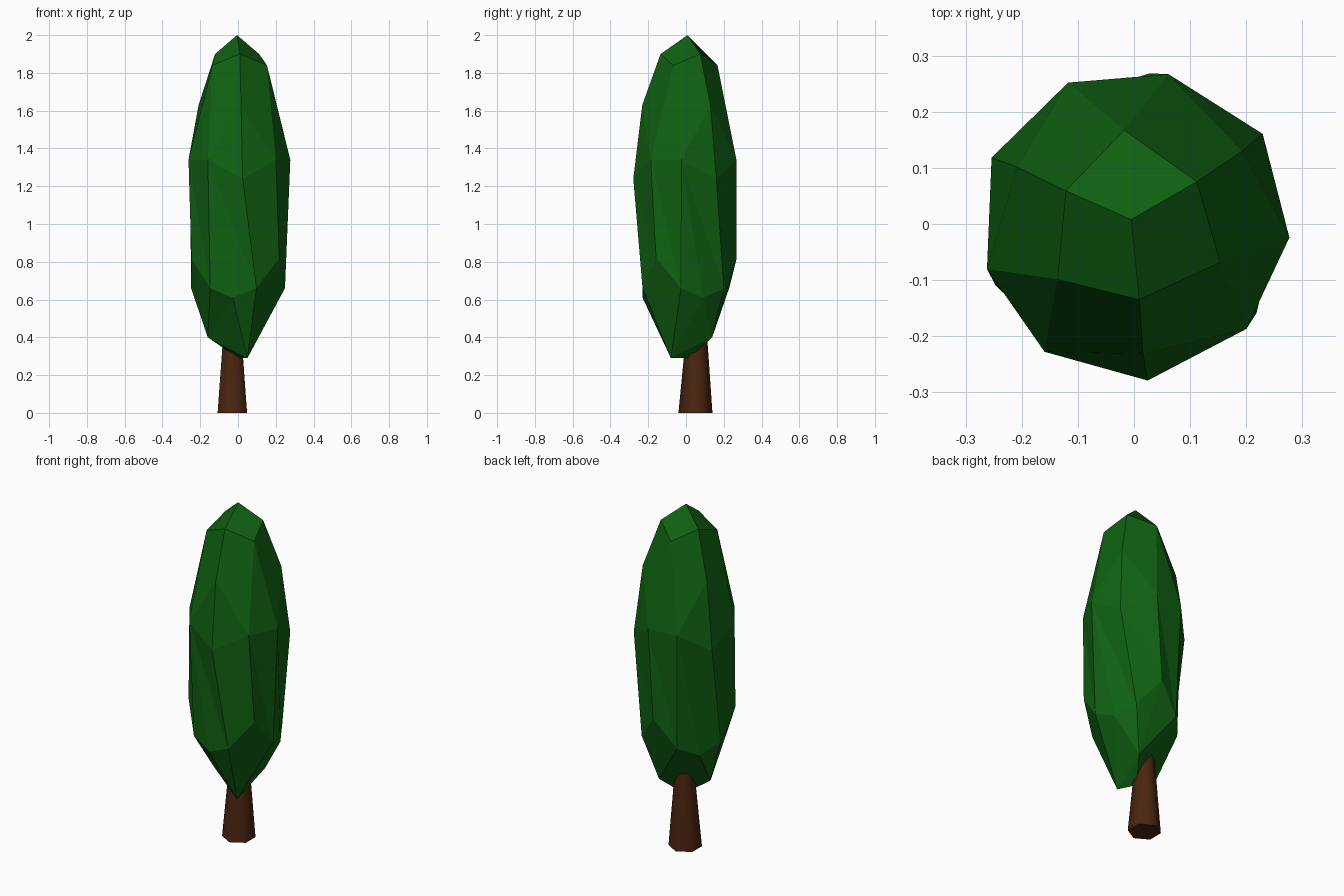
import bpy, bmesh, math

if "Cube" in bpy.data.objects:
    bpy.data.objects.remove(bpy.data.objects["Cube"])


def material(name, rgb):
    m = bpy.data.materials.new(name)
    m.diffuse_color = (*rgb, 1)
    m.use_nodes = True
    m.node_tree.nodes["Principled BSDF"].inputs["Base Color"].default_value = m.diffuse_color
    return m


def finish(bm, name, mat):
    bmesh.ops.recalc_face_normals(bm, faces=bm.faces)
    me = bpy.data.meshes.new(name)
    bm.to_mesh(me)
    bm.free()
    me.materials.append(mat)
    ob = bpy.data.objects.new(name, me)
    bpy.context.collection.objects.link(ob)
    return ob


leaf = material("leaf green", (0.005, 0.12, 0.006))
bark = material("bark brown", (0.07, 0.018, 0.005))

# Foliage: faceted crown with three-fold symmetry; each point is (angle, radius, height)
points = {
    "tip": (-86, 0.135, 1.90), "rib": (-86, 0.232, 1.63), "cap": (-24, 0.168, 1.84),
    "u0": (-125, 0.278, 1.34), "u1": (-85, 0.28, 1.24), "u2": (-43, 0.274, 1.34),
    "l0": (-126, 0.25, 0.66), "l1": (-97, 0.232, 0.61), "l2": (-67, 0.25, 0.66),
    "l3": (-36, 0.27, 0.82), "low": (-60, 0.16, 0.40),
}
bm = bmesh.new()
ring = {}
for name, (angle, r, z) in points.items():
    for k in range(3):
        a = math.radians(angle + 120 * k)
        ring[name, k] = bm.verts.new((r * math.cos(a), r * math.sin(a), z))
ring["low", 0].co = (0.05, -0.08, 0.29)      # the underside droops on one side
top = bm.verts.new((-0.005, 0.008, 2.0))
base = bm.verts.new((0, 0.02, 0.29))

# A trailing + means the point of the next third
faces = [
    "top tip cap tip+", "tip rib u2 cap", "cap u2 u0+", "cap u0+ rib+ tip+",
    "rib u1 u2", "rib u0 u1",
    "u0 l0 l1", "u0 l1 l2", "u0 l2 u1", "u1 l2 l3", "u1 l3 u2", "u2 l3 l0+", "u2 l0+ u0+",
    "l1 l2 low", "l2 l3 low", "l3 l0+ low", "low l0+ l1+", "low l1+ low+", "base low low+",
]
single = {"top": top, "base": base}
for k in range(3):
    for f in faces:
        bm.faces.new([single.get(n) or ring[n.rstrip("+"), (k + n.endswith("+")) % 3]
                      for n in f.split()])
finish(bm, "foliage", leaf)

# Trunk: tapered six-sided post running up into the crown
bm = bmesh.new()
rings = []
for z, r, cx, cy in ((0, 0.09, -0.03, 0.05), (0.36, 0.06, -0.03, 0.055), (0.6, 0.045, -0.03, 0.055)):
    rings.append([bm.verts.new((cx + r * math.sin(i * math.pi / 3),
                                cy + r * math.cos(i * math.pi / 3), z)) for i in range(6)])
for lo, hi in zip(rings, rings[1:]):
    for i in range(6):
        j = (i + 1) % 6
        bm.faces.new((lo[i], lo[j], hi[j], hi[i])).smooth = True
bm.faces.new(rings[0])
bm.faces.new(rings[-1])
finish(bm, "trunk", bark)
